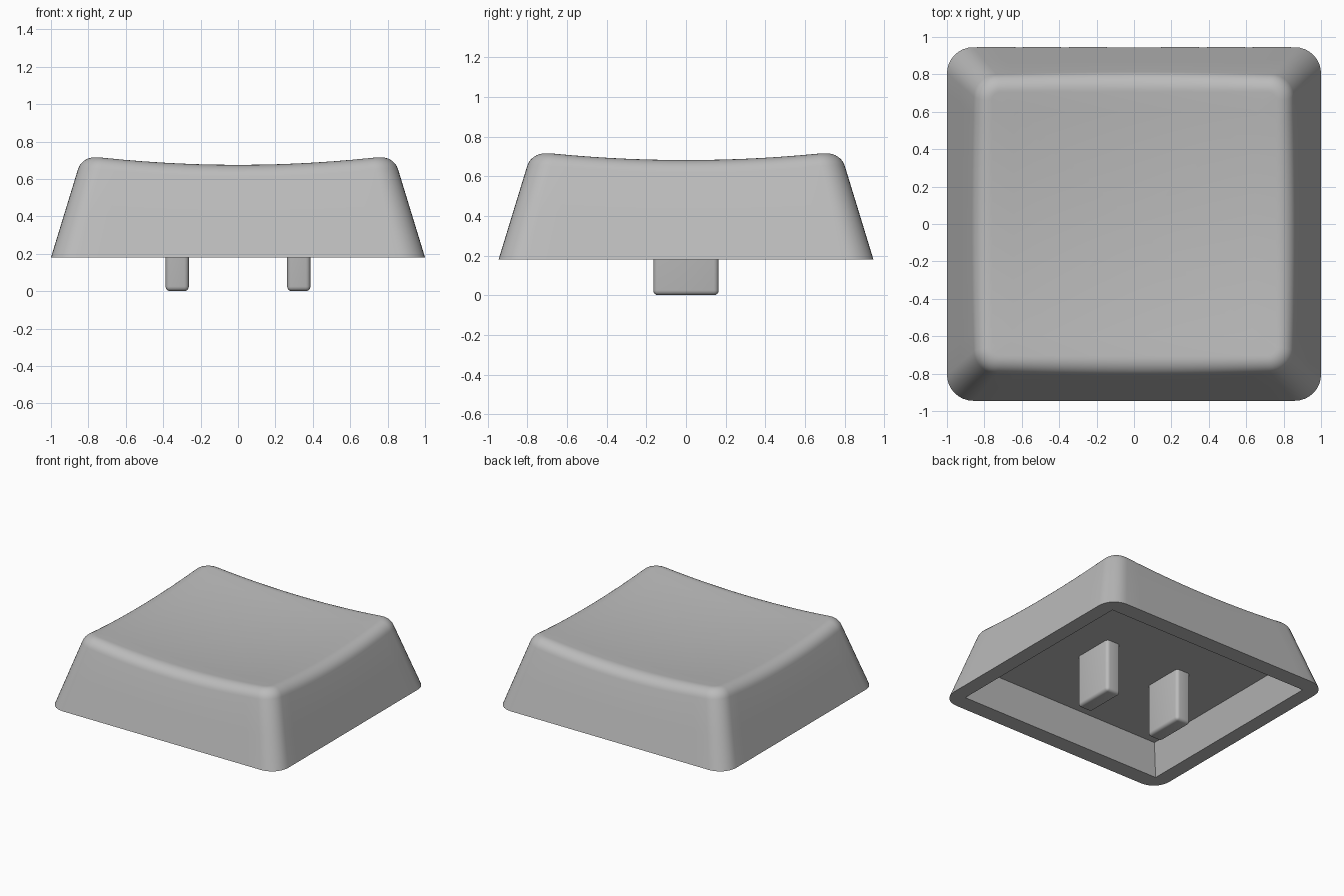
import bpy, bmesh, math
from mathutils import Vector

if "Cube" in bpy.data.objects:
    bpy.data.objects.remove(bpy.data.objects["Cube"])

BASE_Z, HX, HY = 0.18, 1.0, 0.945      # bottom edge height and half sizes
SLOPE = 0.306                          # wall inset per unit of height
SIDE, ARC = 14, 8                      # segments per straight side / corner

grey = bpy.data.materials.new("grey_plastic")
grey.diffuse_color = (0.5, 0.5, 0.5, 1)
grey.use_nodes = True
grey.node_tree.nodes["Principled BSDF"].inputs["Base Color"].default_value = grey.diffuse_color


def outline(hx, hy, r):
    """Rounded rectangle with a fixed number of points."""
    corners = []
    for k, (sx, sy) in enumerate([(1, 1), (-1, 1), (-1, -1), (1, -1)]):
        c = Vector((sx * (hx - r), sy * (hy - r)))
        corners.append([c + r * Vector((math.cos(a), math.sin(a))) for a in
                        [(k + i / ARC) * math.pi / 2 for i in range(ARC + 1)]])
    pts = []
    for k in range(4):
        a, b = corners[k][-1], corners[(k + 1) % 4][0]
        pts += corners[k] + [a.lerp(b, i / SIDE) for i in range(1, SIDE)]
    return pts


def dish(p):
    """Height of the spherical hollow on top."""
    return 0.638 + (p.x ** 2 + p.y ** 2) / 13.6


def wall(z, extra=0.0):
    h = z - BASE_Z
    d = SLOPE * h + extra
    return outline(HX - d, HY - d, 0.14 - 0.04 * h - extra)


def at(p, z):
    return Vector((p.x, p.y, z))


def finish(name, bm):
    bmesh.ops.recalc_face_normals(bm, faces=bm.faces)
    me = bpy.data.meshes.new(name)
    bm.to_mesh(me)
    bm.free()
    ob = bpy.data.objects.new(name, me)
    bpy.context.collection.objects.link(ob)
    me.materials.append(grey)
    bpy.ops.object.select_all(action='DESELECT')
    bpy.context.view_layer.objects.active = ob
    ob.select_set(True)
    return ob


# Sharp rim where the sloping wall meets the hollow
low, high = wall(BASE_Z), wall(0.8)
rim, inner = [], []
for i, q in enumerate(wall(0.72, 0.075)):
    z = 0.7
    for _ in range(6):
        p = low[i].lerp(high[i], (z - BASE_Z) / (0.8 - BASE_Z))
        z = dish(p)
    rim.append(at(p, z))
    inner.append(at(q, dish(q)))
foot = [at(p, BASE_Z) for p in low]
shoulder = [r + (f - r).normalized() * 0.075 for r, f in zip(rim, foot)]

# Rings from the cavity ceiling, out around the wall and over the top
rings = [[at(p, 0.41) for p in outline(0.815, 0.745, 0)],
         [at(p, BASE_Z) for p in outline(0.885, 0.815, 0)],
         foot,
         [f.lerp(s, 0.5) for f, s in zip(foot, shoulder)]]
for k in range(9):
    t = k / 8
    a, b, c = (1 - t) ** 2, 1.6 * t * (1 - t), t ** 2
    rings.append([(a * s + b * r + c * q) / (a + b + c)
                  for s, r, q in zip(shoulder, rim, inner)])
for f in (0.85, 0.7, 0.5, 0.3, 0.12):
    rings.append([at(p * f, dish(p * f)) for p in inner])

bm = bmesh.new()
loops = [[bm.verts.new(p) for p in ring] for ring in rings]
n = len(foot)
for a, b in zip(loops, loops[1:]):
    for i in range(n):
        j = (i + 1) % n
        bm.faces.new((a[i], a[j], b[j], b[i]))
bm.faces.new(loops[0])
bm.faces.new(loops[-1])
bmesh.ops.remove_doubles(bm, verts=bm.verts, dist=1e-5)
finish("cap_shell", bm)
bpy.ops.object.shade_smooth_by_angle(angle=math.radians(30))

# Two mounting prongs under the cap
for side, x in (("left", -0.325), ("right", 0.325)):
    bm = bmesh.new()
    bmesh.ops.create_cube(bm, size=1)
    for v in bm.verts:
        v.co = Vector((v.co.x * 0.125 + x, v.co.y * 0.33, (v.co.z + 0.5) * 0.43))
    edges = [e for e in bm.edges if min(v.co.z for v in e.verts) < 0.2]
    bmesh.ops.bevel(bm, geom=edges, offset=0.025, segments=4, profile=0.5,
                    affect='EDGES')
    finish(side + "_prong", bm)
    bpy.ops.object.shade_smooth_by_angle(angle=math.radians(35))
